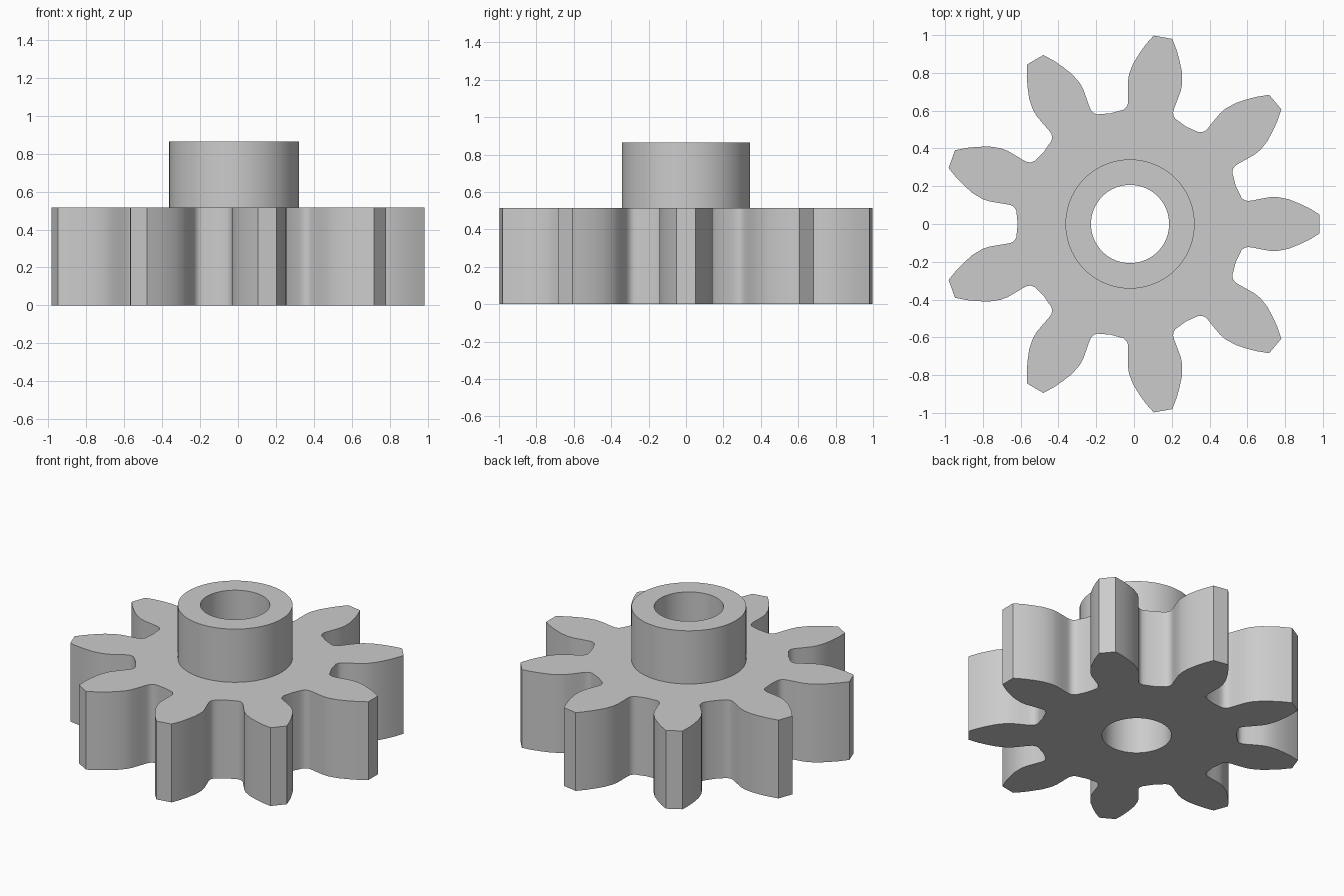
import bpy
import bmesh
from math import sin, cos, pi, atan2, hypot, radians

cube = bpy.data.objects.get("Cube")
if cube:
    bpy.data.objects.remove(cube, do_unlink=True)

TEETH = 9
CENTRE_X = -0.021
GEAR_TOP = 0.515
HUB_TOP = 0.865
BORE_RADIUS = 0.207
HUB_RADIUS = 0.342
ROOT_RADIUS = 0.595

# Half of one tooth, from tip corner down to the root fillet
FLANK = [(1.004, .05), (.95, .083), (.9, .107), (.84, .131), (.78, .143),
         (.74, .142), (.69, .133), (.644, .124), (.622, .122), (.605, .127),
         (.59, .139), (.58, .16)]

grey = bpy.data.materials.new("plain grey")
grey.use_nodes = True
colour = (0.6, 0.6, 0.6, 1)
grey.diffuse_color = colour
grey.node_tree.nodes["Principled BSDF"].inputs["Base Color"].default_value = colour


def circle(radius, count=72):
    return [(radius * cos(2 * pi * i / count), radius * sin(2 * pi * i / count))
            for i in range(count)]


def gear_outline():
    """Mirror the flank into a tooth and repeat it around the axis."""
    half = [(hypot(u, v), atan2(v, u)) for u, v in FLANK]
    tooth = [(r, -a) for r, a in reversed(half)] + half
    tooth.append((ROOT_RADIUS, pi / TEETH))
    return [(r * cos(a + 2 * pi * k / TEETH), r * sin(a + 2 * pi * k / TEETH))
            for k in range(TEETH) for r, a in tooth]


def extruded_ring(name, outer, inner, bottom, top):
    """Fill between two outlines and extrude the result upward."""
    bm = bmesh.new()
    edges = []
    for loop in (outer, inner):
        verts = [bm.verts.new((x, y, 0)) for x, y in loop]
        edges += [bm.edges.new((verts[i - 1], verts[i])) for i in range(len(verts))]
    bmesh.ops.triangle_fill(bm, use_beauty=True, edges=edges, normal=(0, 0, 1))
    result = bmesh.ops.extrude_face_region(bm, geom=bm.faces[:], use_keep_orig=True)
    raised = [g for g in result["geom"] if isinstance(g, bmesh.types.BMVert)]
    bmesh.ops.translate(bm, verts=raised, vec=(0, 0, top - bottom))
    bmesh.ops.recalc_face_normals(bm, faces=bm.faces[:])
    mesh = bpy.data.meshes.new(name)
    bm.to_mesh(mesh)
    bm.free()
    mesh.materials.append(grey)
    obj = bpy.data.objects.new(name, mesh)
    obj.location = (CENTRE_X, 0, bottom)
    bpy.context.collection.objects.link(obj)
    bpy.ops.object.select_all(action='DESELECT')
    obj.select_set(True)
    bpy.context.view_layer.objects.active = obj
    bpy.ops.object.shade_smooth_by_angle(angle=radians(35))
    return obj


# Toothed wheel and the raised collar share one bore
extruded_ring("gear_wheel", gear_outline(), circle(BORE_RADIUS), 0, GEAR_TOP)
extruded_ring("hub_collar", circle(HUB_RADIUS), circle(BORE_RADIUS), GEAR_TOP, HUB_TOP)
